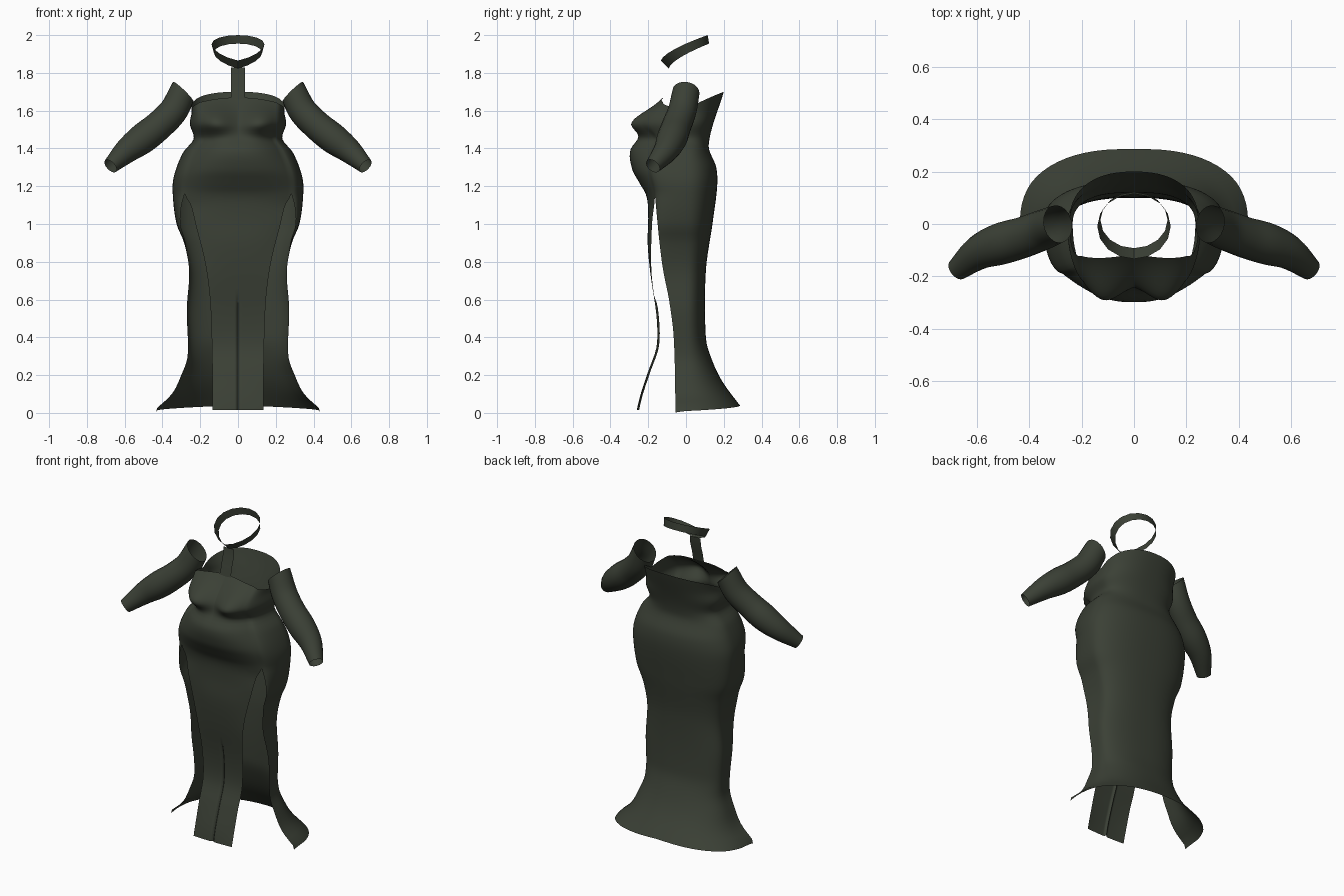
import bpy, bmesh, math
from mathutils import Vector

cube = bpy.data.objects.get("Cube")
if cube:
    bpy.data.objects.remove(cube)

fabric = bpy.data.materials.new("dark olive fabric")
fabric.use_nodes = True
OLIVE = (0.043, 0.051, 0.036, 1)
fabric.diffuse_color = OLIVE
bsdf = fabric.node_tree.nodes["Principled BSDF"]
bsdf.inputs["Base Color"].default_value = OLIVE
bsdf.inputs["Roughness"].default_value = 0.8


def curve(*keys):
    """Smooth function through (position, value) keys."""
    def slope(i):
        a, b = keys[max(i - 1, 0)], keys[min(i + 1, len(keys) - 1)]
        return (b[1] - a[1]) / (b[0] - a[0])

    def value(t):
        t = min(max(t, keys[0][0]), keys[-1][0])
        i = 0
        while i < len(keys) - 2 and t > keys[i + 1][0]:
            i += 1
        (t0, a), (t1, b) = keys[i], keys[i + 1]
        h = t1 - t0
        u = (t - t0) / h
        rise = u * u * (3 - 2 * u)
        return (a + (b - a) * rise + h * slope(i) * u * (1 - u) ** 2
                - h * slope(i + 1) * u * u * (1 - u))
    return value


def sheet(bm, rows, closed=False):
    """Skin a grid of points with quads."""
    grid = [[bm.verts.new(p) for p in row] for row in rows]
    for low, high in zip(grid, grid[1:]):
        n = len(low)
        for j in range(n if closed else n - 1):
            k = (j + 1) % n
            bm.faces.new((low[j], low[k], high[k], high[j]))


def finish(name, bm, mirrored=False, angle=50):
    bmesh.ops.remove_doubles(bm, verts=bm.verts, dist=0.0001)
    mesh = bpy.data.meshes.new(name)
    bm.to_mesh(mesh)
    bm.free()
    mesh.materials.append(fabric)
    obj = bpy.data.objects.new(name, mesh)
    bpy.context.collection.objects.link(obj)
    if mirrored:
        mod = obj.modifiers.new("mirror", 'MIRROR')
        mod.use_clip = True
    bpy.ops.object.select_all(action='DESELECT')
    obj.select_set(True)
    bpy.context.view_layer.objects.active = obj
    bpy.ops.object.shade_smooth_by_angle(angle=math.radians(angle))
    return obj


# Gown profiles by height
SLIT, WAIST, TOP = 1.16, 1.45, 1.70
half_width = curve((0.02, .435), (.1, .35), (.2, .3), (.3, .266), (.55, .27), (.75, .258),
                   (.9, .285), (1, .325), (1.15, .345), (1.25, .34), (1.38, .29),
                   (1.45, .235), (1.53, .255), (1.6, .245), (1.7, .26))
back_y = curve((0.02, .3), (.17, .19), (.3, .13), (.4, .105), (.75, .105), (1, .14),
               (1.2, .165), (1.3, .16), (1.42, .12), (1.7, .2))
front_y = curve((0.02, -.26), (.1, -.24), (.22, -.2), (.35, -.156), (.5, -.155), (.75, -.19),
                (.9, -.203), (1.05, -.2), (1.15, -.21), (1.22, -.248), (1.29, -.285),
                (1.39, -.295), (1.46, -.245), (1.54, -.212), (1.67, -.118))
panel_x = curve((0, .135), (.3, .137), (.6, .148), (.8, .175), (1, .225), (1.1, .25),
                (1.16, .282), (1.28, .27), (1.4, .22), (1.45, .19), (1.6, .2))
panel_y = curve((0.02, -.255), (.22, -.198), (.35, -.156), (.5, -.155), (.75, -.183), (1, -.18),
                (1.16, -.165), (1.28, -.19), (1.4, -.18), (1.45, -.15), (1.54, -.165), (1.66, -.105))
skirt_inset = curve((0, 0), (.8, 0), (.9, .008), (1, .02), (1.1, .042), (1.16, .063))
skirt_y = curve((0, -.055), (.4, -.065), (.6, -.09), (.75, -.12), (.9, -.14), (1.16, -.165))


def warp(z, rim, lift):
    """Shape the neckline above the waist and the hem near the floor."""
    if z > WAIST:
        return WAIST + (z - WAIST) * rim
    return z + lift * max(0, 1 - z / 0.3)


def bump(t, width):
    return math.exp(-(t / width) ** 2)


def bust(x, z):
    return 0.088 * bump(x - 0.125, 0.1) * bump(z - 1.535, 0.085 if z > 1.535 else 0.06)


def front_point(z, s):
    z = warp(z, 0.88 - 0.10 * s * s, 0.015)
    x = s * panel_x(z)
    y = front_y(z) + (panel_y(z) - front_y(z)) * s ** 2.6 - bust(x, z)
    # centre seam fold in the skirt
    y += 0.012 * bump(x, 0.007) * min(1, max(0, (0.63 - z) / 0.06))
    return x, y, z


def side_point(z, u):
    z = warp(z, 0.78 - 0.16 * u, 0.01 * u)
    joined = z >= SLIT - 1e-6
    ex = panel_x(z) if joined else half_width(z) - skirt_inset(z)
    ey = panel_y(z) if joined else skirt_y(z)
    a = u * math.pi / 2
    x = ex + (half_width(z) - ex) * math.sin(a)
    return x, (ey - bust(x, z)) * math.cos(a), z


def back_point(z, v):
    a = v * math.pi / 2
    z = warp(z, 0.62 + 0.38 * math.sin(a) ** 0.8, 0.01 + 0.03 * v)
    x = half_width(z) * max(0, math.cos(a)) ** 0.85
    return x, back_y(z) * math.sin(a) ** 0.85, z


heights = [SLIT * i / 44 for i in range(45)]
heights += [SLIT + (TOP - SLIT) * i / 30 for i in range(1, 31)]
bm = bmesh.new()
sheet(bm, [[front_point(z, (j / 20) ** 1.4) for j in range(21)] for z in heights])
sheet(bm, [[side_point(z, j / 8) for j in range(9)]
           + [back_point(z, j / 16) for j in range(1, 17)] for z in heights])
finish("gown", bm, mirrored=True)

# Sleeves
ARM = [(0, .29, 0, 1.7, .072), (1, .342, -.02, 1.6, .076), (2, .42, -.05, 1.52, .078),
       (3, .505, -.075, 1.452, .08), (4, .59, -.108, 1.387, .066), (5, .675, -.175, 1.307, .042)]
arm_x, arm_y, arm_z, arm_r = [curve(*[(k[0], k[i]) for k in ARM]) for i in range(1, 5)]


def arm_point(t):
    return Vector((arm_x(t), arm_y(t), arm_z(t)))


rings = []
for i in range(26):
    t = i / 5
    along = (arm_point(min(t + .1, 5)) - arm_point(max(t - .1, 0))).normalized()
    across = along.cross(Vector((0, 1, 0))).normalized()
    depth = across.cross(along)
    # the shoulder opening slants up towards the outside
    slant = along * -0.35 * max(0, 1 - t)
    ring = []
    for j in range(20):
        a = math.tau * j / 20
        out = across * math.cos(a) + depth * math.sin(a)
        ring.append(arm_point(t) + arm_r(t) * (out + slant * out.x))
    rings.append(ring)
bm = bmesh.new()
sheet(bm, rings, closed=True)
bmesh.ops.recalc_face_normals(bm, faces=bm.faces)
left = finish("left_sleeve", bm)
bm = bmesh.new()
bm.from_mesh(left.data)
bmesh.ops.scale(bm, vec=(-1, 1, 1), verts=bm.verts)
bmesh.ops.reverse_faces(bm, faces=bm.faces)
finish("right_sleeve", bm)


# Tilted neckband
def band_ring(radius, front, back, low, high):
    ring = []
    for j in range(16):
        a = math.tau * j / 16
        f = (1 - math.cos(a)) / 2
        ring.append((radius * math.sin(a), front + (back - front) * f,
                     low + (high - low) * f ** 0.65))
    return ring


bm = bmesh.new()
sheet(bm, [band_ring(.128, -.092, .122, 1.823, 1.955),
           band_ring(.14, -.133, .115, 1.865, 2.0)], closed=True)
finish("neckband", bm, angle=30)

# Strap from neckband to bust
bm = bmesh.new()
sheet(bm, [[(x, y, z) for x in (-.038, 0, .038)]
           for y, z in ((-.128, 1.66), (-.115, 1.72), (-.097, 1.78), (-.092, 1.828))])
finish("neck_strap", bm)
